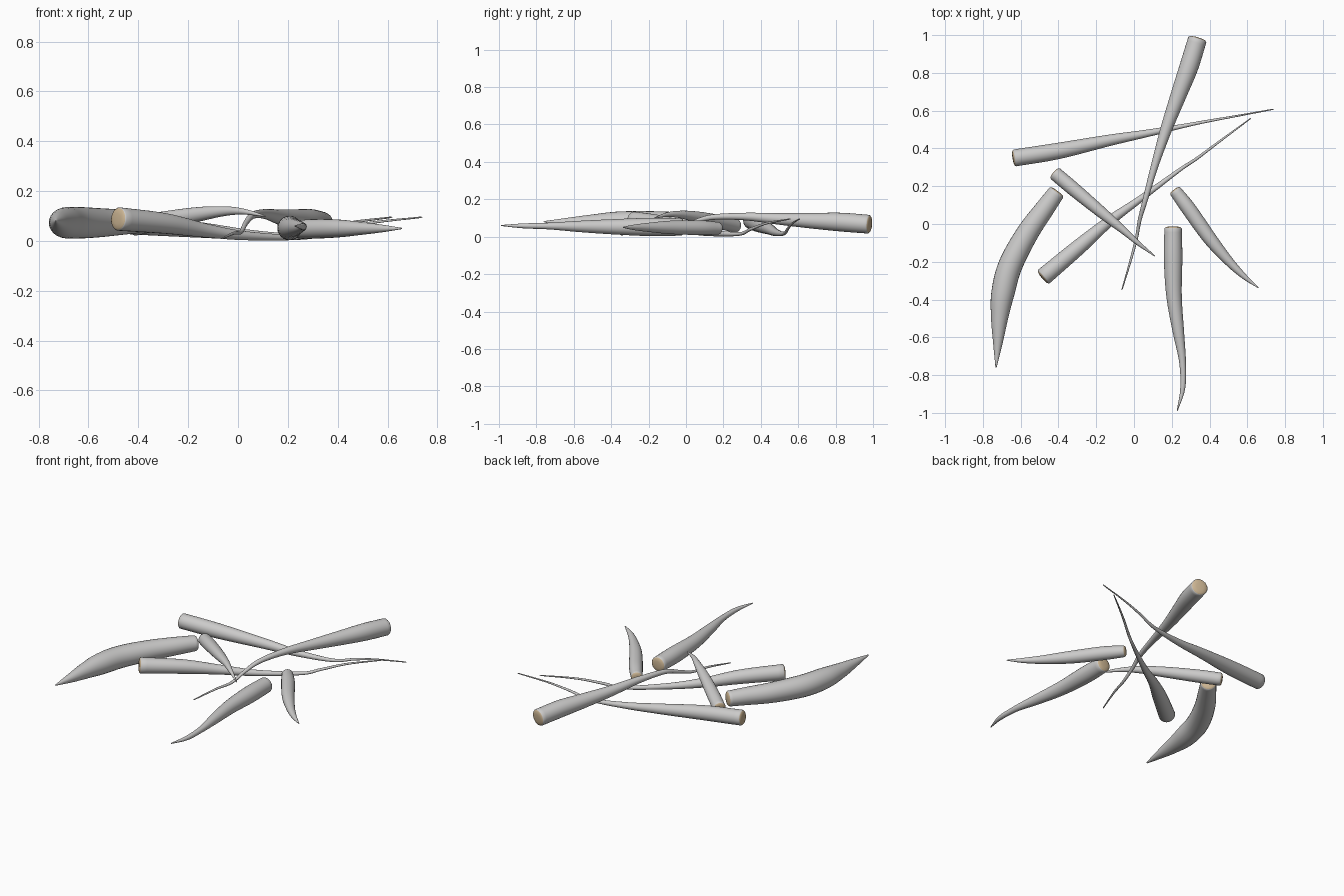
import bpy, bmesh, math
from mathutils import Vector


def material(name, rgb):
    m = bpy.data.materials.new(name)
    m.diffuse_color = (*rgb, 1)
    return m


IVORY = material("pale_grey", (0.60, 0.595, 0.59))
CUT = material("tan_cut_end", (0.60, 0.46, 0.29))
SIDES, STEPS = 24, 8


def spline(pts):
    """Catmull-Rom through (x, y, z, radius) points."""
    p = [Vector(q) for q in pts]
    p = [2 * p[0] - p[1]] + p + [2 * p[-1] - p[-2]]
    out = []
    for i in range(1, len(p) - 2):
        a, b, c, d = p[i - 1:i + 3]
        for s in range(STEPS):
            t = s / STEPS
            out.append(0.5 * (2 * b + (c - a) * t + (2 * a - 5 * b + 4 * c - d) * t * t
                              + (3 * b - a - 3 * c + d) * t ** 3))
    return out + [p[-2]]


def tusk(name, pts):
    path = spline(pts)
    cen = [q.to_3d() if len(q) == 3 else Vector(q[:3]) for q in path]
    rad = [max(q[3], 0.002) for q in path]
    n = len(cen)
    tan = [(cen[min(i + 1, n - 1)] - cen[max(i - 1, 0)]).normalized() for i in range(n)]
    # rounded rim and shallow domed cut end, ahead of the first ring
    r0, t0 = rad[0], tan[0]
    rings = [(cen[0] - t0 * o, t0, r0 * k)
             for o, k in ((0.012, 0.45), (0.009, 0.80), (0.005, 0.93))]
    rings += list(zip(cen, tan, rad))
    bm = bmesh.new()
    loops = []
    for c, t, r in rings:
        u = t.cross(Vector((0, 0, 1))).normalized()
        v = u.cross(t)
        loops.append([bm.verts.new(c + r * (math.cos(a) * u + math.sin(a) * v))
                      for a in (2 * math.pi * k / SIDES for k in range(SIDES))])
    for j in range(len(loops) - 1):
        for k in range(SIDES):
            m = (k + 1) % SIDES
            f = bm.faces.new((loops[j][k], loops[j][m], loops[j + 1][m], loops[j + 1][k]))
            f.material_index = 1 if j < 2 else 0
    bm.faces.new(loops[0]).material_index = 1
    # pointed tip
    tip = bm.verts.new(cen[-1] + tan[-1] * 0.006)
    for k in range(SIDES):
        bm.faces.new((loops[-1][k], loops[-1][(k + 1) % SIDES], tip))
    bmesh.ops.recalc_face_normals(bm, faces=bm.faces)
    for f in bm.faces:
        f.smooth = True
    me = bpy.data.meshes.new(name)
    bm.to_mesh(me)
    bm.free()
    me.materials.append(IVORY)
    me.materials.append(CUT)
    bpy.context.collection.objects.link(bpy.data.objects.new(name, me))


# three long slender tusks lying across each other
tusk("long_tusk_back", [
    (0.335, 0.975, 0.067, 0.050), (0.29, 0.83, 0.078, 0.050), (0.235, 0.68, 0.085, 0.042),
    (0.17, 0.50, 0.095, 0.031), (0.11, 0.31, 0.108, 0.020), (0.06, 0.13, 0.103, 0.014),
    (0.03, 0.02, 0.07, 0.010), (0.012, -0.08, 0.036, 0.008), (-0.02, -0.20, 0.030, 0.006),
    (-0.063, -0.345, 0.010, 0.003)])
tusk("long_tusk_left", [
    (-0.63, 0.35, 0.085, 0.045), (-0.40, 0.387, 0.068, 0.043), (-0.13, 0.443, 0.042, 0.030),
    (0.08, 0.482, 0.022, 0.019), (0.29, 0.525, 0.018, 0.010), (0.42, 0.55, 0.05, 0.007),
    (0.55, 0.573, 0.075, 0.005), (0.735, 0.607, 0.095, 0.003)])
tusk("long_tusk_front", [
    (-0.477, -0.278, 0.088, 0.047), (-0.29, -0.12, 0.070, 0.041), (-0.13, 0.015, 0.042, 0.028),
    (0.03, 0.13, 0.021, 0.018), (0.24, 0.285, 0.015, 0.010), (0.33, 0.345, 0.04, 0.008),
    (0.45, 0.435, 0.073, 0.006), (0.615, 0.557, 0.095, 0.003)])
# four shorter tusks
tusk("small_tusk_top", [
    (-0.415, 0.265, 0.058, 0.037), (-0.32, 0.185, 0.078, 0.037), (-0.17, 0.06, 0.105, 0.030),
    (-0.06, -0.03, 0.119, 0.020), (0.02, -0.10, 0.118, 0.012), (0.108, -0.168, 0.100, 0.003)])
tusk("thick_curved_tusk", [
    (-0.412, 0.165, 0.075, 0.045), (-0.47, 0.085, 0.075, 0.051), (-0.565, -0.05, 0.073, 0.059),
    (-0.655, -0.22, 0.073, 0.064), (-0.695, -0.37, 0.073, 0.061), (-0.712, -0.50, 0.074, 0.045),
    (-0.72, -0.62, 0.076, 0.027), (-0.73, -0.755, 0.080, 0.004)])
tusk("front_tusk", [
    (0.207, -0.025, 0.052, 0.046), (0.207, -0.18, 0.052, 0.049), (0.212, -0.38, 0.053, 0.041),
    (0.235, -0.57, 0.055, 0.030), (0.257, -0.73, 0.057, 0.018), (0.258, -0.87, 0.058, 0.013),
    (0.23, -0.985, 0.060, 0.003)])
tusk("right_tusk", [
    (0.22, 0.173, 0.045, 0.033), (0.29, 0.08, 0.048, 0.039), (0.40, -0.075, 0.050, 0.036),
    (0.50, -0.195, 0.050, 0.025), (0.58, -0.275, 0.050, 0.015), (0.655, -0.335, 0.050, 0.003)])
